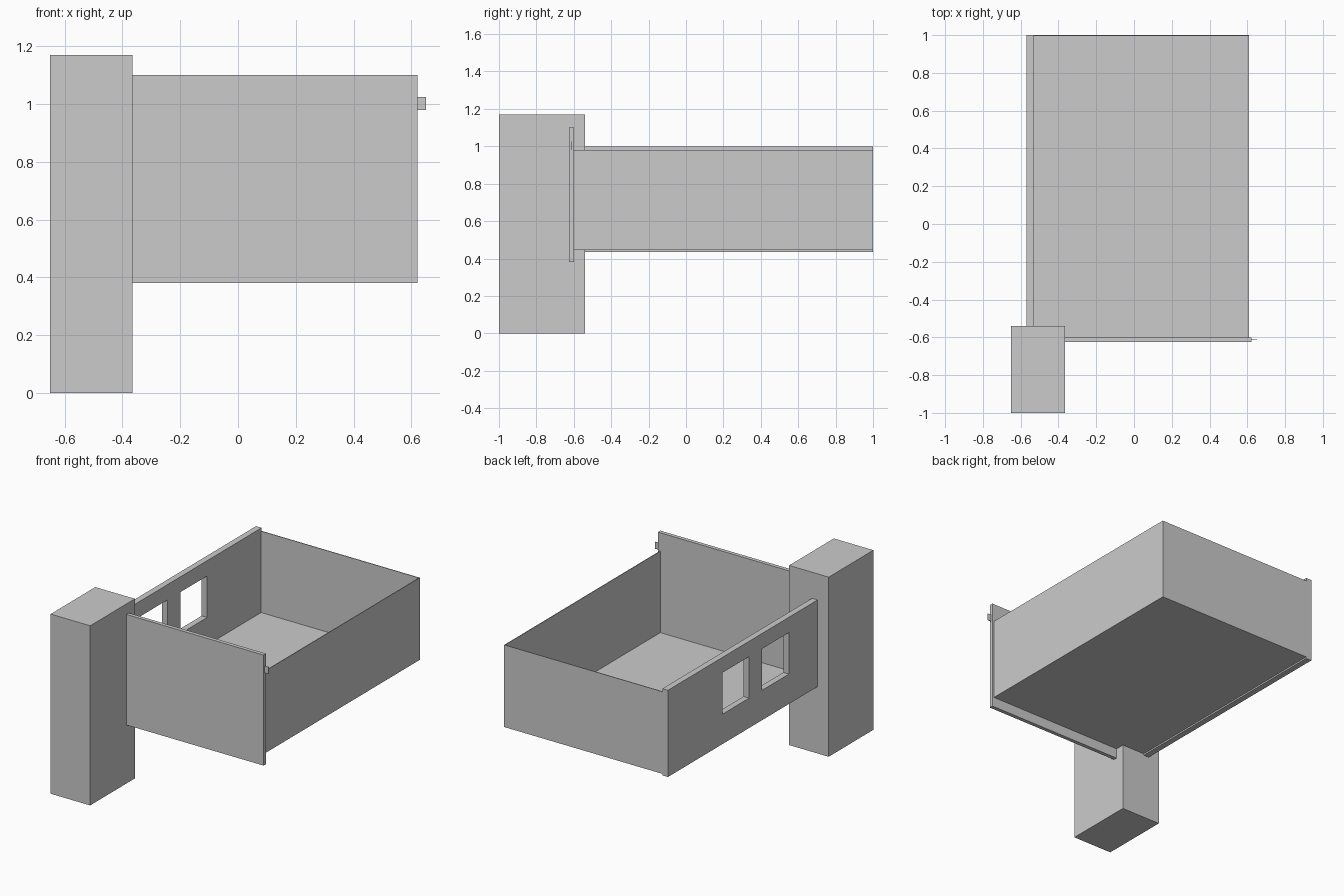
import bpy

if "Cube" in bpy.data.objects:
    bpy.data.objects.remove(bpy.data.objects["Cube"])


def box(name, x, y, z):
    """Axis-aligned box from (min, max) pairs."""
    lo, hi = zip(x, y, z)
    verts = [(a, b, c) for a in (lo[0], hi[0]) for b in (lo[1], hi[1]) for c in (lo[2], hi[2])]
    faces = [(0, 1, 3, 2), (4, 6, 7, 5), (0, 4, 5, 1), (2, 3, 7, 6), (0, 2, 6, 4), (1, 5, 7, 3)]
    mesh = bpy.data.meshes.new(name)
    mesh.from_pydata(verts, [], faces)
    obj = bpy.data.objects.new(name, mesh)
    bpy.context.collection.objects.link(obj)
    return obj


# Corner pillar
box("pillar", (-0.65, -0.365), (-1.0, -0.54), (0, 1.17))

# Front panel with a small thin tab on its right end
box("front_panel", (-0.365, 0.622), (-0.625, -0.6), (0.38, 1.10))
box("panel_tab", (0.622, 0.65), (-0.614, -0.611), (0.98, 1.025))

# Thin floor and walls of the open room
T = 0.005
box("floor", (-0.53, 0.61), (-0.6, 1.0), (0.445, 0.445 + T))
box("right_wall", (0.61 - T, 0.61), (-0.6, 1.0), (0.445, 0.98))
box("back_wall", (-0.53, 0.61), (1.0 - T, 1.0), (0.445, 0.98))

# Thick left wall with two square windows
left_wall = box("left_wall", (-0.57, -0.53), (-0.56, 1.0), (0.435, 1.0))
for i, y in enumerate((-0.245, 0.165)):
    cutter = box(f"window_cutter_{i + 1}", (-0.62, -0.48), (y, y + 0.275), (0.63, 0.90))
    cutter.hide_render = True
    cutter.hide_set(True)
    cut = left_wall.modifiers.new(f"window_{i + 1}", 'BOOLEAN')
    cut.operation = 'DIFFERENCE'
    cut.solver = 'EXACT'
    cut.object = cutter
